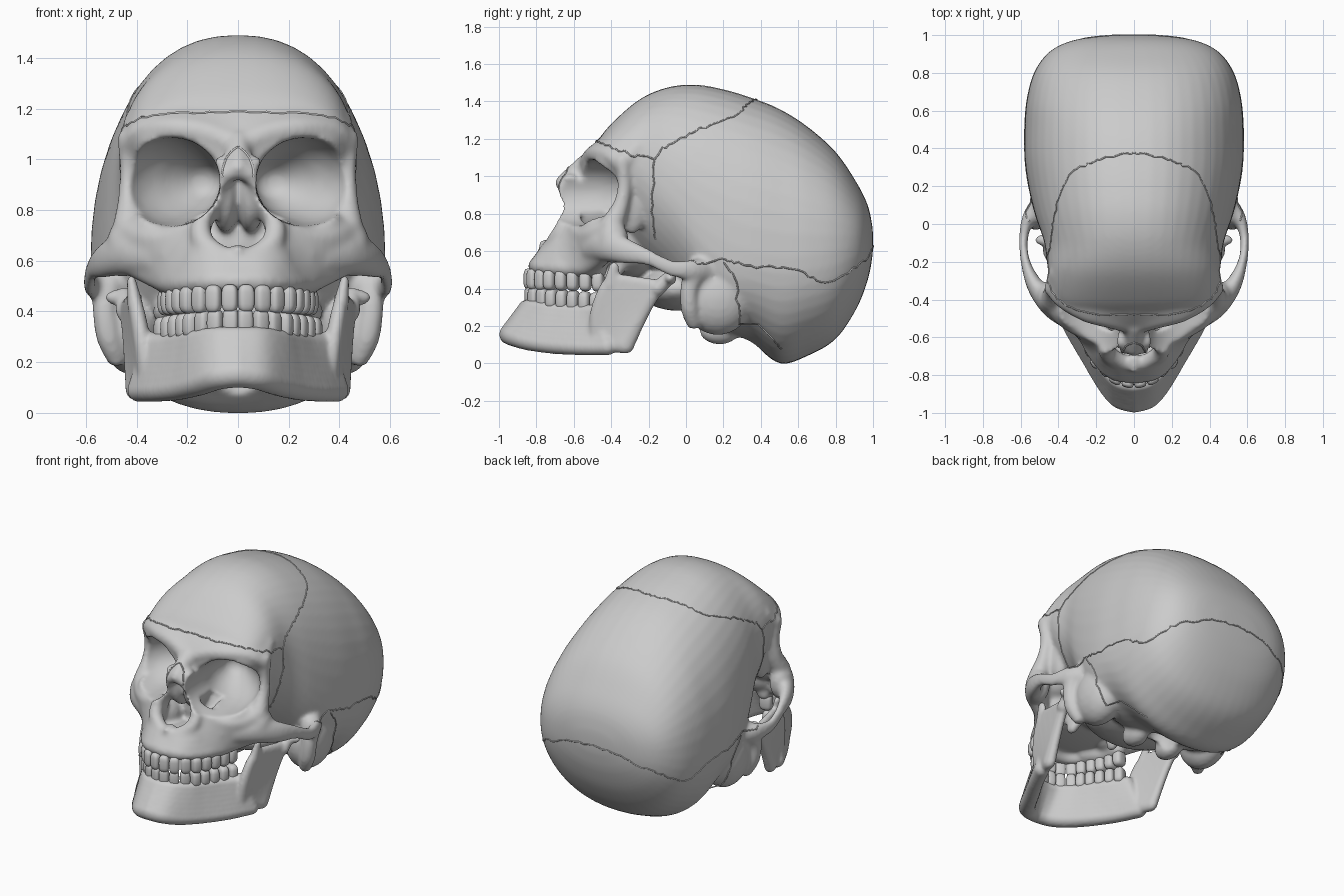
import bpy, bmesh, math, random
from mathutils import Vector
from mathutils.bvhtree import BVHTree

random.seed(4)
default = bpy.data.objects.get("Cube")
if default:
    bpy.data.objects.remove(default, do_unlink=True)

BONE = bpy.data.materials.new("bone grey")
BONE.use_nodes = True
BONE.diffuse_color = (.6, .6, .6, 1)
BONE.node_tree.nodes["Principled BSDF"].inputs["Base Color"].default_value = (.6, .6, .6, 1)

# Unit sphere reused by every rounded lump
ball_mesh = bmesh.new()
bmesh.ops.create_icosphere(ball_mesh, subdivisions=3, radius=1)
BALL_VERTS = [v.co.copy() for v in ball_mesh.verts]
BALL_FACES = [[v.index for v in f.verts] for f in ball_mesh.faces]
ball_mesh.free()


def spline(points, steps=6):
    """Smooth curve through points of any dimension."""
    pad = [points[0], *points, points[-1]]
    out = []
    for a, b, c, d in zip(pad, pad[1:], pad[2:], pad[3:]):
        for i in range(steps):
            t = i / steps
            out.append([q + t / 2 * (r - p + t * (2 * p - 5 * q + 4 * r - s
                        + t * (3 * (q - r) + s - p)))
                        for p, q, r, s in zip(a, b, c, d)])
    out.append(list(points[-1]))
    return out


class Clay:
    """Collects overlapping closed lumps that are later fused into one skin."""

    def __init__(self):
        self.verts, self.faces = [], []

    def add(self, verts, faces):
        base = len(self.verts)
        self.verts += verts
        self.faces += [[base + i for i in f] for f in faces]

    def ball(self, centre, radii):
        for side in ((1, -1) if abs(centre[0]) > .001 else (1,)):
            self.add([(side * (centre[0] + v.x * radii[0]), centre[1] + v.y * radii[1],
                       centre[2] + v.z * radii[2]) for v in BALL_VERTS], BALL_FACES)

    def strand(self, points, squash=(1, 1, 1)):
        for x, y, z, r in spline(points):
            self.ball((x, y, z), [r * s for s in squash])

    def sheet(self, start, end, squash=(1, 1, 1), bands=6):
        """Rounded plate spanning two strands."""
        for k in range(bands + 1):
            t = k / bands
            self.strand([[a + (b - a) * t for a, b in zip(p, q)]
                         for p, q in zip(start, end)], squash)

    def build(self, name):
        mesh = bpy.data.meshes.new(name)
        mesh.from_pydata(self.verts, [], self.faces)
        mesh.materials.append(BONE)
        obj = bpy.data.objects.new(name, mesh)
        bpy.context.collection.objects.link(obj)
        return obj


def remesh(obj, size):
    mod = obj.modifiers.new("fuse", 'REMESH')
    mod.mode = 'VOXEL'
    mod.voxel_size = size
    mod.use_smooth_shade = True


def fuse(clay, name, size, cutter=None):
    """Fuse lumps, carve hollows, soften, and bake the result."""
    obj = clay.build(name)
    remesh(obj, size)
    if cutter:
        cut = obj.modifiers.new("carve", 'BOOLEAN')
        cut.operation, cut.solver, cut.object = 'DIFFERENCE', 'EXACT', cutter
        remesh(obj, size)
    soft = obj.modifiers.new("soften", 'SMOOTH')
    soft.factor, soft.iterations = .5, 7
    bpy.context.view_layer.update()
    graph = bpy.context.evaluated_depsgraph_get()
    baked = bpy.data.meshes.new_from_object(obj.evaluated_get(graph))
    obj.modifiers.clear()
    obj.data = baked
    if not baked.materials:
        baked.materials.append(BONE)
    for p in baked.polygons:
        p.use_smooth = True
        p.material_index = 0
    return obj


# Braincase: cross-sections along y as (y, half width, top, bottom, widest height)
skull = Clay()
sections = [(-.565, .04, 1.06, 1.0, 1.03), (-.53, .2, 1.11, .96, 1.05),
            (-.48, .34, 1.18, .88, 1.07), (-.4, .42, 1.28, .75, 1.08),
            (-.25, .455, 1.41, .55, 1.05), (-.1, .475, 1.475, .42, .92),
            (.05, .525, 1.49, .28, .76), (.2, .56, 1.465, .17, .66),
            (.35, .58, 1.42, .11, .6), (.5, .58, 1.36, 0, .57),
            (.65, .57, 1.265, .04, .58), (.8, .53, 1.13, .13, .6),
            (.91, .45, .97, .29, .63), (.97, .33, .85, .44, .64),
            (.995, .17, .74, .56, .65), (1.0, .04, .67, .63, .65)]
AROUND = 48
rows = spline(sections)
verts, faces = [], []
for y, w, top, bottom, mid in rows:
    low = max(1.6, min(2.2, 2.1 + y)) + .5 * math.exp(-((y - .2) / .15) ** 2)
    for i in range(AROUND):
        c, s = math.cos(math.tau * i / AROUND), math.sin(math.tau * i / AROUND)
        power = 2 / (2.25 if s > 0 else low)
        reach = top - mid if s > 0 else mid - bottom
        verts.append((math.copysign(abs(c) ** power, c) * w, y,
                      mid + math.copysign(abs(s) ** power, s) * reach))
for k in range(len(rows) - 1):
    for i in range(AROUND):
        a, b = k * AROUND + i, k * AROUND + (i + 1) % AROUND
        faces.append((a, b, b + AROUND, a + AROUND))
faces += [list(range(AROUND)), list(range(len(verts) - AROUND, len(verts)))]
skull.add(verts, faces)

# Brow blending up into the forehead
skull.sheet([(0, -.53, 1.05, .055), (.12, -.5, 1.1, .055), (.25, -.465, 1.12, .055),
             (.37, -.4, 1.11, .05), (.43, -.34, 1.06, .045)],
            [(0, -.44, 1.16, .05), (.12, -.42, 1.17, .05), (.23, -.39, 1.18, .05),
             (.34, -.33, 1.18, .05), (.4, -.26, 1.15, .05)], bands=4)
# Outer eye rim, cheek front from the lower eye rim to the tooth arch
skull.strand([(.435, -.34, 1.08, .042), (.43, -.33, .95, .038), (.43, -.35, .84, .045),
              (.43, -.4, .73, .065)])
skull.sheet([(.43, -.4, .72, .065), (.36, -.49, .69, .06), (.25, -.56, .69, .055),
             (.15, -.6, .75, .05)],
            [(.42, -.43, .59, .05), (.31, -.5, .54, .055), (.25, -.58, .52, .055),
             (.18, -.68, .53, .055)])
skull.strand([(.15, -.6, .75, .05), (.09, -.62, .86, .042), (.06, -.62, .97, .045)])
# Cheekbone and its arch back to the ear
skull.ball((.45, -.39, .65), (.07, .085, .115))
skull.strand([(.35, -.5, .62, .06), (.45, -.42, .63, .07), (.53, -.32, .6, .055),
              (.575, -.2, .565, .036), (.585, -.08, .51, .035), (.56, .03, .5, .045),
              (.5, .12, .5, .05)], (.7, 1, 1.25))
# Nasal bones, rim of the nose opening, spine
skull.strand([(0, -.54, 1.06, .055), (0, -.6, 1.01, .05), (0, -.655, .965, .045)])
skull.strand([(0, -.65, .965, .045), (.06, -.65, .93, .035), (.105, -.635, .85, .035),
              (.145, -.65, .75, .04), (.135, -.69, .67, .045), (.06, -.73, .62, .04),
              (0, -.75, .615, .035)])
skull.strand([(0, -.72, .63, .035), (0, -.775, .645, .016)])
# Upper jaw: tooth arch, inner mass and palate
skull.sheet([(0, -.8, .52, .045), (.1, -.785, .52, .045), (.175, -.72, .515, .045),
             (.235, -.61, .51, .05), (.265, -.47, .5, .05)],
            [(0, -.74, .6, .04), (.08, -.73, .61, .045), (.15, -.68, .62, .05),
             (.2, -.59, .6, .05), (.24, -.46, .6, .05)], bands=3)
skull.ball((.22, -.5, .62), (.13, .13, .13))
skull.ball((0, -.56, .55), (.25, .22, .04))
# Socket floor, outer and inner walls
skull.ball((.29, -.44, .72), (.14, .12, .1))
skull.ball((.365, -.29, .88), (.055, .09, .19))
skull.ball((.05, -.5, .87), (.06, .14, .16))
# Core behind the face, base, and wing plates
skull.ball((0, -.28, .66), (.24, .2, .2))
skull.ball((0, -.04, .4), (.34, .22, .12))
skull.strand([(.14, -.35, .56, .06), (.16, -.4, .47, .045)], (.7, 1, 1))
# Ear region, bony lump behind the ear, neck joints
skull.strand([(.51, .06, .5, .065), (.525, .02, .41, .05), (.51, .02, .3, .05),
              (.48, .04, .22, .04)])
skull.ball((.42, .17, .35), (.13, .19, .2))
skull.ball((.13, .18, .18), (.07, .11, .08))

# Eye sockets and spinal opening carved as hollows
hollow = Clay()
hollow.strand([(.27, -.64, .91, .185), (.26, -.46, .915, .175), (.205, -.35, .91, .135),
               (.15, -.25, .91, .08)], (1.1, 1, .97))
hollow.ball((0, .28, .13), (.1, .13, .15))
hollow_cutter = hollow.build("hollow_cutter")
hollow_cutter.hide_render = True
remesh(hollow_cutter, .015)
cranium = fuse(skull, "cranium", .012, hollow_cutter)
bpy.data.objects.remove(hollow_cutter, do_unlink=True)

# Lower jaw: plate from bottom border to tooth ridge
jaw = Clay()
jaw.sheet([(0, -.945, .155, .055), (.08, -.92, .145, .055), (.15, -.84, .12, .052),
           (.23, -.71, .1, .05), (.32, -.56, .09, .048), (.39, -.42, .09, .048)],
          [(0, -.855, .3, .04), (.085, -.835, .3, .04), (.155, -.76, .29, .04),
           (.21, -.66, .28, .042), (.27, -.55, .27, .045), (.33, -.46, .27, .05)])
# Rear branch with its front point and hinge
branch = (.7, 1, 1)
jaw.sheet([(.41, -.325, .1, .05), (.42, -.265, .22, .045), (.43, -.205, .33, .042),
           (.44, -.15, .41, .04)],
          [(.36, -.47, .12, .05), (.375, -.465, .26, .05), (.395, -.43, .38, .045),
           (.41, -.39, .45, .035)], branch, 8)
jaw.strand([(.405, -.4, .42, .045), (.42, -.385, .515, .028)], branch)
jaw.strand([(.44, -.15, .4, .042), (.45, -.09, .46, .035)])
jaw.ball((.45, -.085, .455), (.075, .035, .035))
fuse(jaw, "lower_jaw", .01)


# Teeth: rounded blocks spaced evenly round an arch
def teeth(name, path, height, half_height, droop):
    fine = [Vector((x, y, 0)) for x, y in spline(path, 20)]
    run = [0]
    for a, b in zip(fine, fine[1:]):
        run.append(run[-1] + (b - a).length)
    clay, count = Clay(), 8
    for k in range(count):
        goal = run[-1] * k / (count - 1)
        i = min(range(len(run)), key=lambda j: abs(run[j] - goal))
        along = (fine[min(i + 1, len(fine) - 1)] - fine[max(i - 1, 0)]).normalized()
        across = Vector((-along.y, along.x, 0))
        depth = .027 if k < 3 else .042
        shape = []
        for v in BALL_VERTS:
            a, b, c = (math.copysign(abs(n) ** .65, n) for n in v)
            p = fine[i] + along * a * run[-1] / (count - 1) * .48 + across * b * depth
            shape.append((p.x, p.y, height - droop * k + c * half_height))
        clay.add(shape, BALL_FACES)
        clay.add([(-x, y, z) for x, y, z in shape], [f[::-1] for f in BALL_FACES])
    obj = clay.build(name)
    for p in obj.data.polygons:
        p.use_smooth = True


teeth("upper_teeth", [(.032, -.84), (.1, -.82), (.17, -.755), (.22, -.665),
                      (.255, -.57), (.275, -.47)], .452, .055, .002)
teeth("lower_teeth", [(.028, -.835), (.09, -.815), (.155, -.75), (.205, -.66),
                      (.25, -.57), (.29, -.48)], .36, .055, .005)

# Jagged seams between the bones, laid on the surface
tree = BVHTree.FromPolygons([v.co for v in cranium.data.vertices],
                            [p.vertices[:] for p in cranium.data.polygons])


def seam(name, points, jitter=.008):
    line = [Vector([n + random.uniform(-jitter, jitter) for n in p])
            for p in spline(points, 7)]
    line[0], line[-1] = Vector(points[0]), Vector(points[-1])
    curve = bpy.data.curves.new(name, 'CURVE')
    curve.dimensions, curve.bevel_depth, curve.bevel_resolution = '3D', .0045, 1
    curve.materials.append(BONE)
    for side in (1, -1):
        poly = curve.splines.new('POLY')
        poly.points.add(len(line) - 1)
        for slot, p in zip(poly.points, line):
            spot = tree.find_nearest(Vector((p.x * side, p.y, p.z)))[0]
            slot.co = (*spot, 1)
    bpy.context.collection.objects.link(bpy.data.objects.new(name, curve))


seam("crown_seam", [(0, .38, 1.41), (.2, .34, 1.4), (.34, .27, 1.34), (.42, .1, 1.27),
                    (.45, -.05, 1.2), (.47, -.16, 1.1), (.44, -.18, .85), (.4, -.2, .63)])
seam("forehead_seam", [(0, -.48, 1.19), (.2, -.47, 1.17), (.38, -.38, 1.13),
                       (.45, -.28, 1.11), (.47, -.16, 1.1)])
seam("rear_seam", [(.56, .02, .53), (.58, .2, .55), (.58, .35, .52), (.57, .58, .5),
                   (.54, .75, .43), (.42, .9, .52), (.2, .98, .6), (0, 1, .63)])
seam("ear_seam", [(.58, .2, .54), (.57, .27, .4), (.5, .32, .18), (.4, .45, .1),
                  (.35, .5, .03)])
seam("nose_seam", [(.06, -.68, .93), (.045, -.65, 1.01), (0, -.62, 1.04)], .002)
